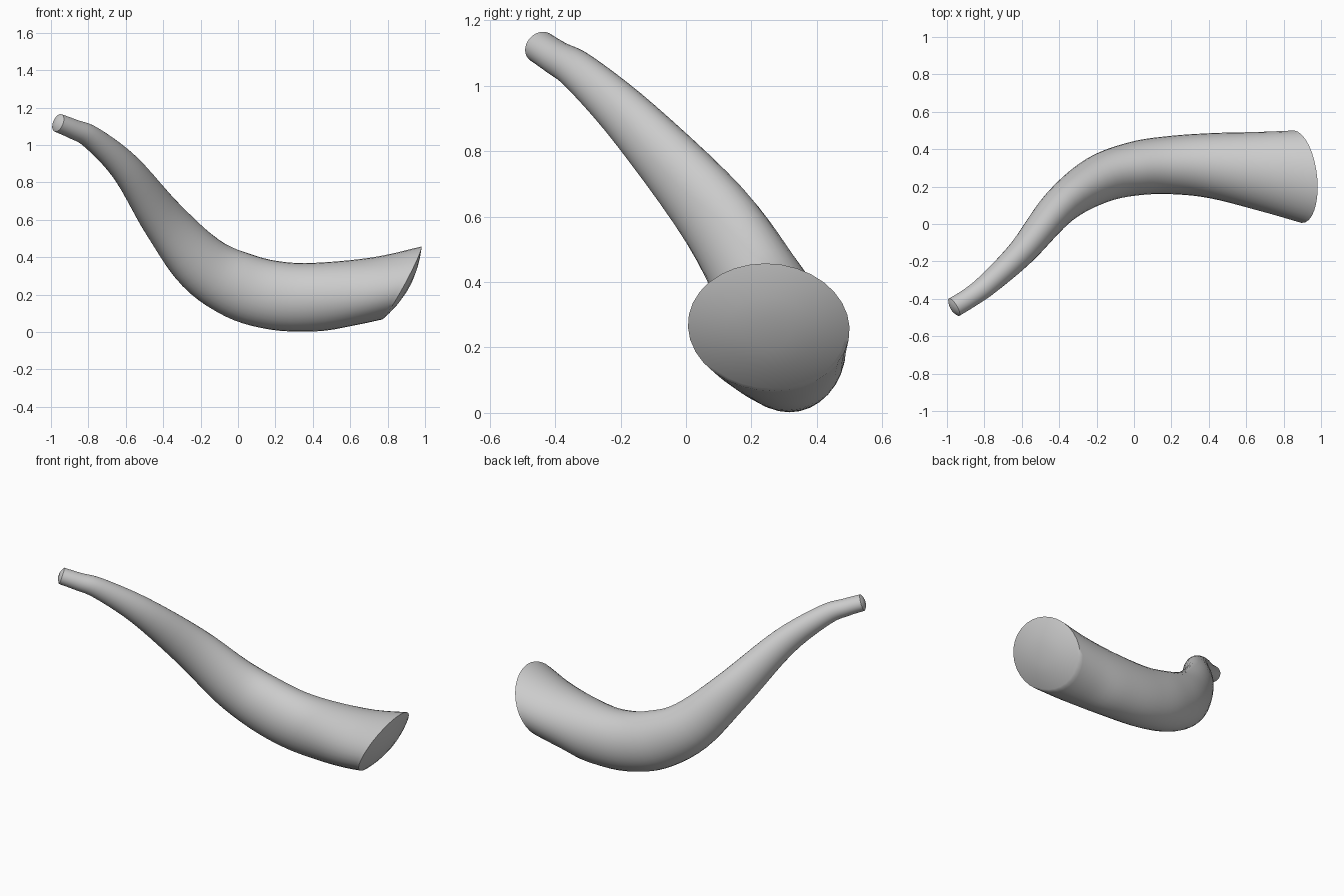
import bpy, bmesh, math
from mathutils import Vector as V

if "Cube" in bpy.data.objects:
    bpy.data.objects.remove(bpy.data.objects["Cube"])

SIDES, STEPS = 32, 5

# horn centreline: centre, sideways radius, vertical radius
path = [
    (V((-0.962, -0.445, 1.118)), .054, .050),
    (V((-0.88, -0.395, 1.085)), .054, .053),
    (V((-0.78, -0.32, 1.037)), .060, .063),
    (V((-0.60, -0.15, 0.875)), .075, .088),
    (V((-0.40, 0.09, 0.60)), .100, .128),
    (V((-0.20, 0.232, 0.37)), .128, .160),
    (V((0.00, 0.295, 0.25)), .144, .180),
    (V((0.20, 0.315, 0.195)), .156, .184),
    (V((0.42, 0.312, 0.187)), .175, .183),
]


def ring(c, side, up):
    return [c + side * math.cos(a) + up * math.sin(a)
            for a in (2 * math.pi * i / SIDES for i in range(SIDES))]


keys = []
for i, (c, rs, rv) in enumerate(path):
    a = path[max(i - 1, 0)][0]
    b = path[i + 1][0] if i + 1 < len(path) else V((0.67, 0.28, 0.215))
    t = (b - a).normalized()
    side = V((0, 0, 1)).cross(t).normalized()
    keys.append(ring(c, side * rs, t.cross(side) * rv))

# the wide end leans over progressively to a slanted cut
keys.append(ring(V((0.67, 0.28, 0.217)), V((-.01, .212, 0)), V((.05, 0, .182))))
end_c, end_s, end_u = V((0.875, 0.253, 0.262)), V((-.02, .247, 0)), V((.105, -.01, .195))
keys.append(ring(end_c, end_s, end_u))


def spline(p0, p1, p2, p3, t):
    return 0.5 * (2 * p1 + (p2 - p0) * t + (2 * p0 - 5 * p1 + 4 * p2 - p3) * t * t
                  + (3 * p1 - p0 - 3 * p2 + p3) * t ** 3)


rings = []
n = len(keys)
for k in range(n - 1):
    quad = [keys[max(k - 1, 0)], keys[k], keys[k + 1], keys[min(k + 2, n - 1)]]
    for s in range(STEPS):
        rings.append([spline(*p, s / STEPS) for p in zip(*quad)])
rings.append(keys[-1])

# gently domed caps at both ends
big_n = end_s.cross(end_u).normalized()
for f in (.95, .8, .55, .25):
    rings.append(ring(end_c + big_n * .045 * (1 - f * f), end_s * f, end_u * f))
tip_c = path[0][0]
tip_n = (tip_c - path[1][0]).normalized()
for f in (.9, .65, .3):
    rings.insert(0, [tip_c + (p - tip_c) * f + tip_n * .018 * (1 - f * f) for p in keys[0]])

bm = bmesh.new()
loops = [[bm.verts.new(p) for p in r] for r in rings]
for a, b in zip(loops, loops[1:]):
    for i in range(SIDES):
        j = (i + 1) % SIDES
        bm.faces.new((a[i], a[j], b[j], b[i]))
bm.faces.new(loops[0])
bm.faces.new(loops[-1])
bmesh.ops.recalc_face_normals(bm, faces=bm.faces)
mesh = bpy.data.meshes.new("horn")
bm.to_mesh(mesh)
bm.free()
horn = bpy.data.objects.new("horn", mesh)
bpy.context.collection.objects.link(horn)
bpy.context.view_layer.objects.active = horn
horn.select_set(True)
bpy.ops.object.shade_smooth_by_angle(angle=math.radians(50))
